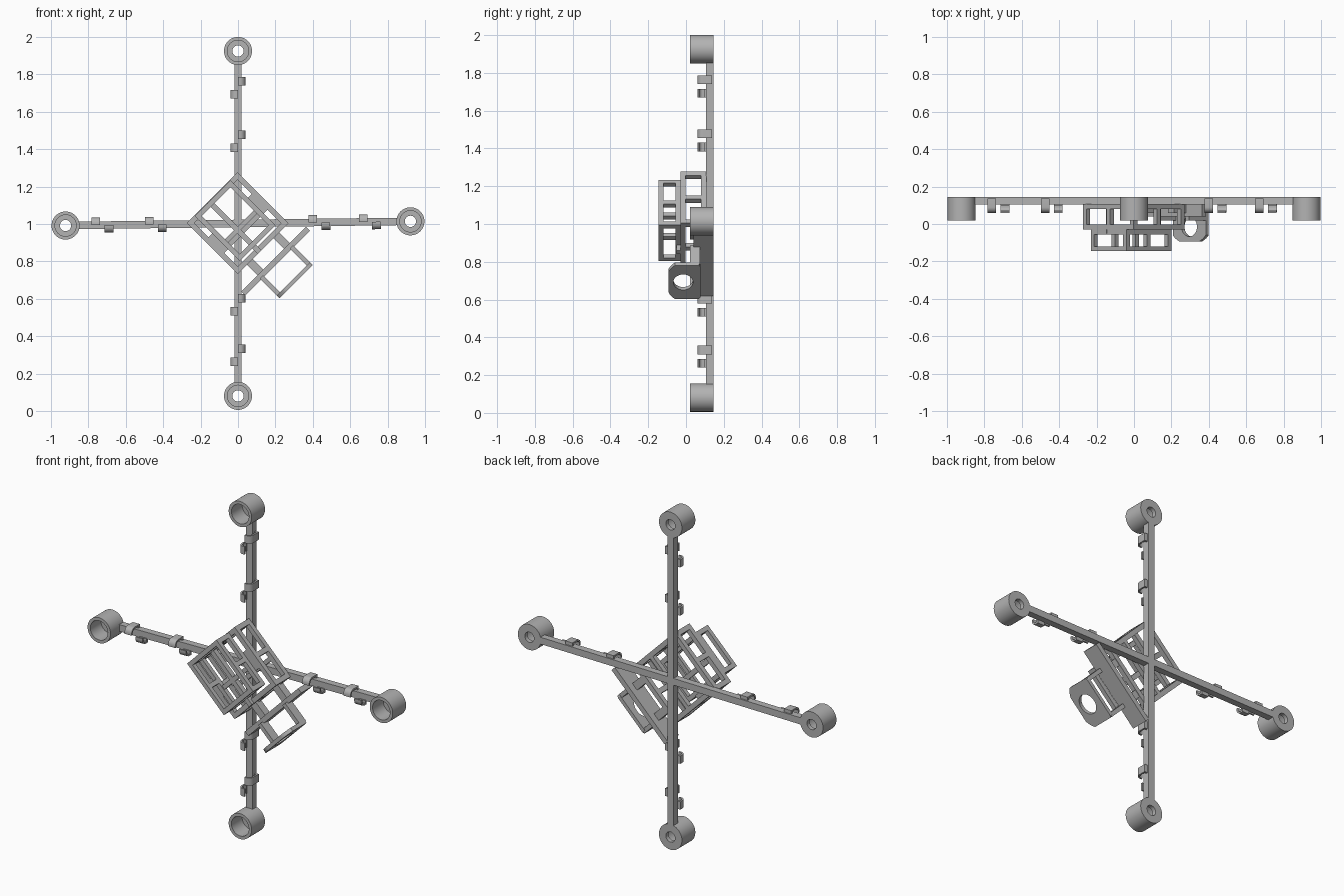
import bpy, bmesh, math
from mathutils import Matrix

if "Cube" in bpy.data.objects:
    bpy.data.objects.remove(bpy.data.objects["Cube"])

GREY = (0.45, 0.45, 0.45, 1)
mat = bpy.data.materials.new("matte grey")
mat.use_nodes = True
mat.diffuse_color = GREY
mat.node_tree.nodes["Principled BSDF"].inputs["Base Color"].default_value = GREY

CENTRE = Matrix.Translation((0, 0, 1.003))


def finish(name, bm, turn, smooth=False):
    """Turn a part built around the hub in the x-z plane and add it to the scene."""
    bmesh.ops.recalc_face_normals(bm, faces=bm.faces)
    bm.transform(CENTRE @ Matrix.Rotation(math.radians(-turn), 4, 'Y'))
    me = bpy.data.meshes.new(name)
    bm.to_mesh(me)
    bm.free()
    me.materials.append(mat)
    ob = bpy.data.objects.new(name, me)
    bpy.context.collection.objects.link(ob)
    if smooth:
        bpy.ops.object.select_all(action='DESELECT')
        ob.select_set(True)
        bpy.context.view_layer.objects.active = ob
        bpy.ops.object.shade_smooth_by_angle(angle=math.radians(30))
    return ob


def add_box(bm, x0, x1, y0, y1, z0, z1):
    m = Matrix.Translation(((x0 + x1) / 2, (y0 + y1) / 2, (z0 + z1) / 2))
    m = m @ Matrix.Diagonal((x1 - x0, y1 - y0, z1 - z0, 1))
    bmesh.ops.create_cube(bm, size=1, matrix=m)


def add_prism(bm, profile, z0, z1):
    """Extrude an (x, y) outline along z."""
    low = [bm.verts.new((x, y, z0)) for x, y in profile]
    high = [bm.verts.new((x, y, z1)) for x, y in profile]
    n = len(profile)
    bm.faces.new(low)
    bm.faces.new(high)
    for i in range(n):
        j = (i + 1) % n
        bm.faces.new((low[i], low[j], high[j], high[i]))


def add_cup(bm, z, sides=48):
    """Motor cup: open at the front, small hole through its floor."""
    profile = [(.03, .145), (.075, .145), (.075, .02), (.057, .02), (.057, .12), (.03, .12)]
    rings = []
    for i in range(sides):
        a = 2 * math.pi * i / sides
        rings.append([bm.verts.new((r * math.cos(a), y, z + r * math.sin(a))) for r, y in profile])
    for i in range(sides):
        p, q = rings[i], rings[(i + 1) % sides]
        for k in range(len(profile)):
            m = (k + 1) % len(profile)
            bm.faces.new((p[k], p[m], q[m], q[k]))


def hook(side, foot):
    """Curved wire hook outline rising from the arm edge and bending inward."""
    steps = [math.pi / 2 * i / 6 for i in range(7)]
    outer = [(.01 + .03 * math.cos(a), .09 - .03 * math.sin(a)) for a in steps]
    inner = [(.01 + .02 * math.cos(a), .09 - .02 * math.sin(a)) for a in reversed(steps)]
    path = [(.04, foot)] + outer + [(0, .06), (0, .07)] + inner + [(.03, foot), (.015, foot), (.015, foot + .012), (.04, foot + .012)]
    return [(side * x, y) for x, y in path]


# Two crossing arms with motor cups and wire hooks
for label, turn in (("upright", 0), ("level", 90.7)):
    bm = bmesh.new()
    add_box(bm, -.02, .02, .105, .145, -.855, .855)
    finish(label + "_arm", bm, turn)
    bm = bmesh.new()
    for z in (-.922, .922):
        add_cup(bm, z)
    finish(label + "_motor_cups", bm, turn, True)
    bm = bmesh.new()
    for z in (.76, .475, -.4, -.67):
        add_prism(bm, hook(1, .125), z - .023, z + .023)
        add_prism(bm, hook(-1, .098), z - .093, z - .047)
    finish(label + "_wire_hooks", bm, turn, True)


def cage(name, u, v, y, t, u_posts, v_posts):
    """Open box: front and back rail frames joined by posts on each wall."""
    (u0, u1), (v0, v1), (y0, y1) = u, v, y
    bm = bmesh.new()
    for a, b in ((y0, y0 + t), (y1 - t, y1)):
        for c in (u0, u1 - t):
            add_box(bm, c, c + t, a, b, v0, v1)
        for c in (v0, v1 - t):
            add_box(bm, u0 + t, u1 - t, a, b, c, c + t)
    for c in (u0, u1 - t):
        for p in [v0, v1 - t] + v_posts:
            add_box(bm, c, c + t, y0 + t, y1 - t, p, p + t)
    for c in (v0, v1 - t):
        for p in u_posts:
            add_box(bm, p, p + t, y0 + t, y1 - t, c, c + t)
    finish(name, bm, 45)


# Electronics cages, stacked in front of the hub
cage("front_cage", (-.135, .135), (-.148, .192), (-.145, -.03), .026, [], [.01])
cage("rear_cage", (-.192, .192), (-.19, .195), (-.03, .108), .028, [-.014], [-.01])

# Dividers inside the cages
bm = bmesh.new()
add_box(bm, -.04, -.012, -.05, -.02, -.19, .195)
add_box(bm, -.135, .135, -.05, -.03, -.035, -.01)
add_box(bm, -.165, .165, .08, .108, -.06, -.035)
for s in (-1, 1):
    add_box(bm, s * .15 - .02, s * .15 + .02, -.03, -.015, -.06, .06)
finish("cage_dividers", bm, 45)

# Brace between two arms, with links back to the cage
bm = bmesh.new()
add_box(bm, -.245, .245, .04, .145, -.3, -.27)
for s in (-1, 1):
    add_box(bm, s * .1 - .022, s * .1 + .022, .06, .105, -.27, -.18)
    add_box(bm, s * .113 - .012, s * .113 + .012, .02, .075, -.43, -.29)
finish("camera_brace", bm, 45)

# Camera ring plate, rounded towards the front
bm = bmesh.new()
loops = []
N = 64
for w in (-.44, -.418):
    outer, inner = [], []
    for i in range(N):
        a = 2 * math.pi * (i + .5) / N
        c, s = math.cos(a), math.sin(a)
        r = 1 / max(abs(c), abs(s))
        if s < 0:
            r = min(r, 1.17)
        outer.append(bm.verts.new((.125 * r * c, -.008 + .085 * r * s, w)))
        inner.append(bm.verts.new((.058 * c, -.015 + .052 * s, w)))
    loops += [outer, inner]
for p, q in ((0, 1), (1, 3), (3, 2), (2, 0)):
    for i in range(N):
        j = (i + 1) % N
        bm.faces.new((loops[p][i], loops[p][j], loops[q][j], loops[q][i]))
finish("camera_ring_plate", bm, 45, True)
